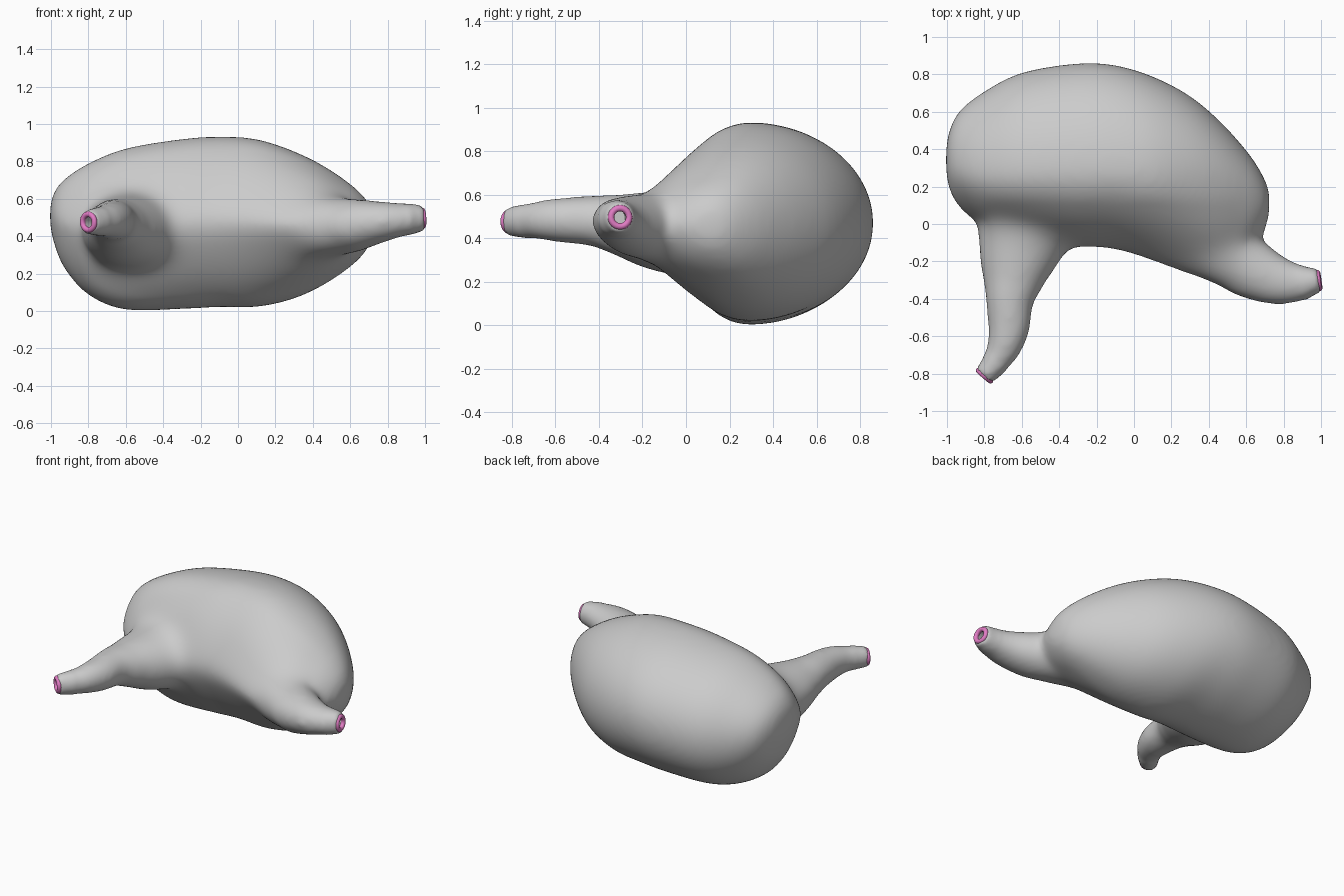
import bpy, bmesh, math
from mathutils import Vector

if "Cube" in bpy.data.objects:
    bpy.data.objects.remove(bpy.data.objects["Cube"])


def spline(keys, steps):
    """Catmull-Rom interpolation through rows of numbers."""
    out = []
    k = [keys[0]] + list(keys) + [keys[-1]]
    for i in range(1, len(k) - 2):
        for s in range(steps):
            t = s / steps
            out.append([0.5 * (2 * b + (c - a) * t + (2 * a - 5 * b + 4 * c - d) * t * t
                               + (3 * b - a - 3 * c + d) * t ** 3)
                        for a, b, c, d in zip(*k[i - 1:i + 3])])
    return out + [list(keys[-1])]


def loft(bm, rings):
    """Skin closed rings of points and cap both ends."""
    vs = [[bm.verts.new(p) for p in r] for r in rings]
    n = len(vs[0])
    faces = [bm.faces.new(vs[0][::-1]), bm.faces.new(vs[-1])]
    for a, b in zip(vs, vs[1:]):
        for i in range(n):
            j = (i + 1) % n
            faces.append(bm.faces.new((a[i], a[j], b[j], b[i])))
    bmesh.ops.recalc_face_normals(bm, faces=faces)


def circle(c, d, r, rz, n=32):
    """Upright ellipse around c, facing direction d."""
    side = d.cross(Vector((0, 0, 1))).normalized()
    up = side.cross(d).normalized()
    return [c + side * r * math.cos(2 * math.pi * i / n) + up * rz * math.sin(2 * math.pi * i / n)
            for i in range(n)]


def new_object(name, bm):
    me = bpy.data.meshes.new(name)
    bm.to_mesh(me)
    bm.free()
    ob = bpy.data.objects.new(name, me)
    bpy.context.collection.objects.link(ob)
    return ob


def bake(ob):
    """Apply all modifiers."""
    dg = bpy.context.evaluated_depsgraph_get()
    me = bpy.data.meshes.new_from_object(ob.evaluated_get(dg))
    ob.modifiers.clear()
    ob.data = me


def relax(bm, verts, times):
    for _ in range(times):
        bmesh.ops.smooth_vert(bm, verts=verts, factor=.5, use_axis_x=True,
                              use_axis_y=True, use_axis_z=True)


# Sac sections: x, front y, back y, widest y, top z, bottom z
sac = [(-1.005, .26, .42, .33, .57, .45), (-.985, .17, .51, .32, .635, .365),
       (-.93, .08, .61, .30, .705, .23), (-.8, -.02, .71, .28, .79, .085),
       (-.6, -.08, .81, .28, .87, .005), (-.3, -.13, .86, .29, .92, .01),
       (-.1, -.15, .85, .29, .933, .02), (.1, -.22, .79, .28, .92, .02),
       (.3, -.295, .685, .27, .855, .065), (.47, -.33, .54, .24, .77, .145),
       (.62, -.21, .37, .18, .665, .25), (.70, -.05, .24, .13, .58, .34),
       (.725, .05, .17, .11, .51, .41)]
# Tube rings: x, y, z, half width, half height
tubes = {
    "left": [(-.56, .10, .44, .27, .22), (-.595, -.09, .43, .245, .20), (-.632, -.24, .452, .197, .17),
             (-.664, -.4, .478, .133, .122), (-.668, -.55, .482, .115, .108),
             (-.695, -.66, .483, .095, .094), (-.745, -.745, .478, .072, .078),
             (-.803, -.815, .475, .056, .066)],
    "right": [(.12, .12, .45, .13, .15), (.40, -.09, .45, .19, .18), (.59, -.22, .455, .168, .15),
              (.75, -.297, .475, .138, .116), (.87, -.315, .487, .108, .092),
              (.94, -.309, .493, .08, .08), (.992, -.302, .496, .062, .068)],
}

bm = bmesh.new()
rings = []
for x, yf, yb, yc, zt, zb in spline(sac, 5):
    ring = []
    # the front tapers to a wedge, more so towards the right
    wedge = 1.65 + .4 * min(1, max(0, (x + .3) / .4))
    for i in range(48):
        c, s = math.cos(math.tau * i / 48), math.sin(math.tau * i / 48)
        y = yc + c * ((yb - yc) if c > 0 else (yc - yf))
        h = s if c > 0 else math.copysign(abs(s) ** wedge, s)
        ring.append(Vector((x, y, (zt + zb) / 2 + h * (zt - zb) / 2)))
    rings.append(ring)
loft(bm, rings)

tips = {}
for side, keys in tubes.items():
    path = spline(keys, 5)
    pts = [Vector(p[:3]) for p in path]
    rings = []
    for i, p in enumerate(path):
        d = (pts[min(i + 1, len(pts) - 1)] - pts[max(i - 1, 0)]).normalized()
        rings.append(circle(pts[i], d, p[3], p[4]))
    loft(bm, rings)
    tips[side] = (pts[-1], d)

# Fuse sac and tubes, then relax the joins
organ = new_object("sac_with_tubes", bm)
rm = organ.modifiers.new("fuse", 'REMESH')
rm.mode = 'VOXEL'
rm.voxel_size = .016
bake(organ)
bm = bmesh.new()
bm.from_mesh(organ.data)
body = [v for v in bm.verts if min((v.co - t[0]).length for t in tips.values()) > .13]
joins = [v for v in body if -.36 < v.co.y < .12 and -.8 < v.co.x < .6]
relax(bm, joins, 75)
relax(bm, body, 20)
relax(bm, bm.verts[:], 3)
bm.to_mesh(organ.data)
bm.free()

pink = bpy.data.materials.new("pink_rim")
pink.diffuse_color = (.75, .2, .55, 1)
pink.use_nodes = True
pink.node_tree.nodes["Principled BSDF"].inputs["Base Color"].default_value = pink.diffuse_color
for side, (p, d) in tips.items():
    # Hollow opening
    bm = bmesh.new()
    loft(bm, [circle(p + d * k, d, .033, .036) for k in (-.07, .05)])
    cutter = new_object("opening_cutter", bm)
    cutter.hide_render = True
    cut = organ.modifiers.new("opening", 'BOOLEAN')
    cut.operation = 'DIFFERENCE'
    cut.object = cutter
    bake(organ)
    bpy.data.objects.remove(cutter)
    # Pink rim around the opening
    bpy.ops.mesh.primitive_torus_add(major_radius=.042, minor_radius=.015, major_segments=40,
                                     minor_segments=14, location=p - d * .006,
                                     rotation=d.to_track_quat('Z', 'Y').to_euler())
    rim = bpy.context.object
    rim.name = side + "_tube_rim"
    rim.data.materials.append(pink)
    bpy.ops.object.shade_smooth()

# Smooth shading for the sac
bpy.ops.object.select_all(action='DESELECT')
organ.select_set(True)
bpy.context.view_layer.objects.active = organ
bpy.ops.object.shade_smooth_by_angle(angle=math.radians(50))
